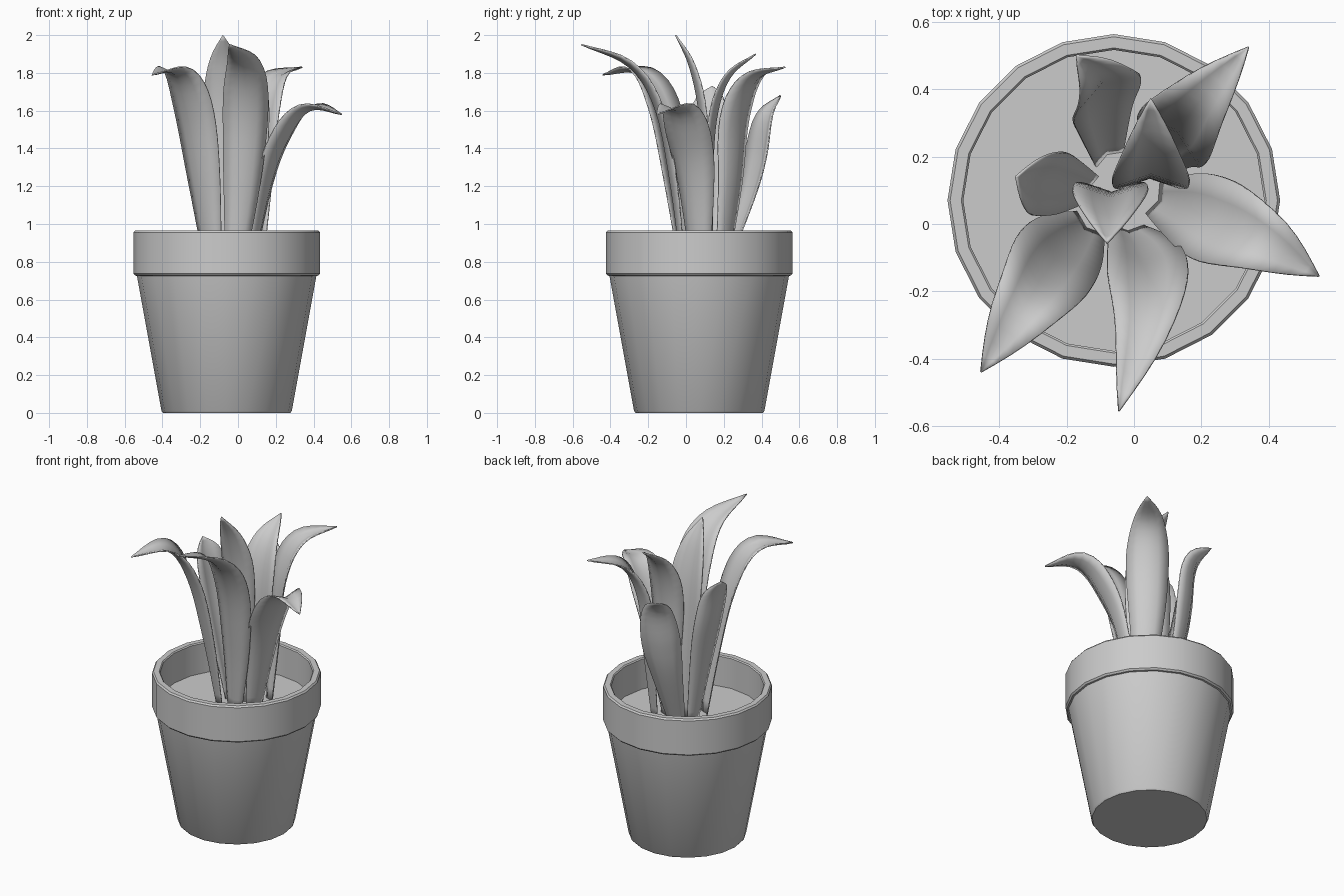
import bpy
import bmesh
import math
from mathutils import Vector

if "Cube" in bpy.data.objects:
    bpy.data.objects.remove(bpy.data.objects["Cube"], do_unlink=True)

CENTRE = Vector((-0.06, 0.07, 0))
SIDES = 20
SOIL_Z = 0.765

# One plain grey for everything
grey = bpy.data.materials.new("light_grey")
grey.use_nodes = True
grey.diffuse_color = (0.6, 0.6, 0.6, 1)
grey.node_tree.nodes["Principled BSDF"].inputs["Base Color"].default_value = grey.diffuse_color


def finish(name, bm, angle):
    """Turn a bmesh into a named, shaded object."""
    mesh = bpy.data.meshes.new(name)
    bm.to_mesh(mesh)
    bm.free()
    mesh.materials.append(grey)
    obj = bpy.data.objects.new(name, mesh)
    bpy.context.collection.objects.link(obj)
    bpy.ops.object.select_all(action="DESELECT")
    obj.select_set(True)
    bpy.context.view_layer.objects.active = obj
    bpy.ops.object.shade_smooth_by_angle(angle=math.radians(angle))
    return obj


def lathe(name, profile):
    """Spin a radius/height profile around the pot's axis."""
    bm = bmesh.new()
    verts = [bm.verts.new(CENTRE + Vector((r, 0, z))) for r, z in profile]
    edges = [bm.edges.new(pair) for pair in zip(verts, verts[1:])]
    bmesh.ops.spin(bm, geom=verts + edges, cent=CENTRE, axis=(0, 0, 1),
                   angle=math.tau, steps=SIDES)
    bmesh.ops.remove_doubles(bm, verts=bm.verts, dist=0.0005)
    bmesh.ops.recalc_face_normals(bm, faces=bm.faces)
    return finish(name, bm, 30)


def spline(points, t):
    """Point on a smooth curve passing through all the points."""
    spans = len(points) - 1
    i = min(int(t * spans), spans - 1)
    u = t * spans - i
    b, c = points[i], points[i + 1]
    a = points[i - 1] if i > 0 else b * 2 - c
    d = points[i + 2] if i + 2 <= spans else c * 2 - b
    return b + ((c - a) * u + (a * 2 - b * 5 + c * 4 - d) * u ** 2
                + (b * 3 - a - c * 3 + d) * u ** 3) / 2


def blade_width(t, bluntness):
    """Narrow foot, broad middle, pointed or blunt end."""
    peak = 0.53
    if t < peak:
        return 0.38 + 0.62 * math.sin(t / peak * math.pi / 2)
    return max(1 - ((t - peak) / (1 - peak)) ** bluntness, 0.01)


def leaf(name, heading, half_width, bluntness, spine, rows=20):
    """A folded blade swept along its spine, leaning towards the heading."""
    points = [Vector(p) for p in spine]
    a = math.radians(heading)
    across = Vector((-math.sin(a), math.cos(a), 0))
    bm = bmesh.new()
    previous = None
    for row in range(rows + 1):
        t = row / rows
        middle = spline(points, t)
        ahead, behind = min(t + 0.01, 1), max(t - 0.01, 0)
        along = (spline(points, ahead) - spline(points, behind)).normalized()
        side = (across - along * across.dot(along)).normalized()
        up = along.cross(side)
        w = half_width * blade_width(t, bluntness)
        ring = [bm.verts.new(middle + side * w * s + up * w * 0.35 * abs(s))
                for s in (-1, -0.5, 0, 0.5, 1)]
        if previous:
            for k in range(len(ring) - 1):
                bm.faces.new((previous[k], ring[k], ring[k + 1], previous[k + 1]))
        previous = ring
    bmesh.ops.recalc_face_normals(bm, faces=bm.faces)
    obj = finish(name, bm, 40)
    thickness = obj.modifiers.new("thickness", "SOLIDIFY")
    thickness.thickness = 0.007
    thickness.offset = 0


# Pot with a bevelled rim and hollow top
lathe("pot", [(0, 0), (0.337, 0), (0.345, 0.01), (0.475, 0.725),
              (0.485, 0.727), (0.494, 0.737), (0.494, 0.955), (0.486, 0.965),
              (0.453, 0.965), (0.447, 0.958), (0.447, 0.74)])
lathe("soil", [(0, SOIL_Z), (0.447, SOIL_Z)])

# Leaves, each rising from the soil
leaf("front_right_leaf", 230, 0.135, 1.8,
     [(-0.14, -0.01, 0.74), (-0.2, -0.07, 1.2), (-0.26, -0.14, 1.58),
      (-0.33, -0.25, 1.79), (-0.455, -0.44, 1.79)])
leaf("front_leaf", 270, 0.12, 1.8,
     [(-0.02, -0.02, 0.74), (0.02, -0.08, 1.2), (0.04, -0.16, 1.6),
      (0.03, -0.3, 1.83), (-0.045, -0.555, 1.95)])
leaf("left_leaf", 335, 0.13, 1.8,
     [(0.07, 0.07, 0.74), (0.17, 0.04, 1.2), (0.26, 0, 1.44),
      (0.38, -0.05, 1.6), (0.55, -0.155, 1.58)])
leaf("centre_leaf", 270, 0.112, 1.8,
     [(-0.06, 0.09, 0.74), (-0.07, 0.09, 1.2), (-0.07, 0.07, 1.58),
      (-0.075, 0.02, 1.83), (-0.08, -0.055, 2)])
leaf("back_left_leaf", 52, 0.125, 1.8,
     [(0.1, 0.2, 0.74), (0.12, 0.26, 1.2), (0.14, 0.29, 1.55),
      (0.2, 0.37, 1.76), (0.34, 0.525, 1.83)])
leaf("inner_back_leaf", 90, 0.115, 1.8,
     [(0.04, 0.14, 0.74), (0.05, 0.14, 1.2), (0.05, 0.16, 1.55),
      (0.05, 0.23, 1.77), (0.05, 0.37, 1.9)])
leaf("back_leaf", 120, 0.115, 1.9,
     [(-0.08, 0.2, 0.74), (-0.1, 0.34, 1.12), (-0.1, 0.4, 1.34),
      (-0.1, 0.44, 1.57), (-0.17, 0.5, 1.68)])
leaf("right_leaf", 160, 0.1, 3.5,
     [(-0.13, 0.11, 0.74), (-0.21, 0.12, 1.15), (-0.27, 0.13, 1.42),
      (-0.31, 0.13, 1.61), (-0.35, 0.14, 1.73)])
